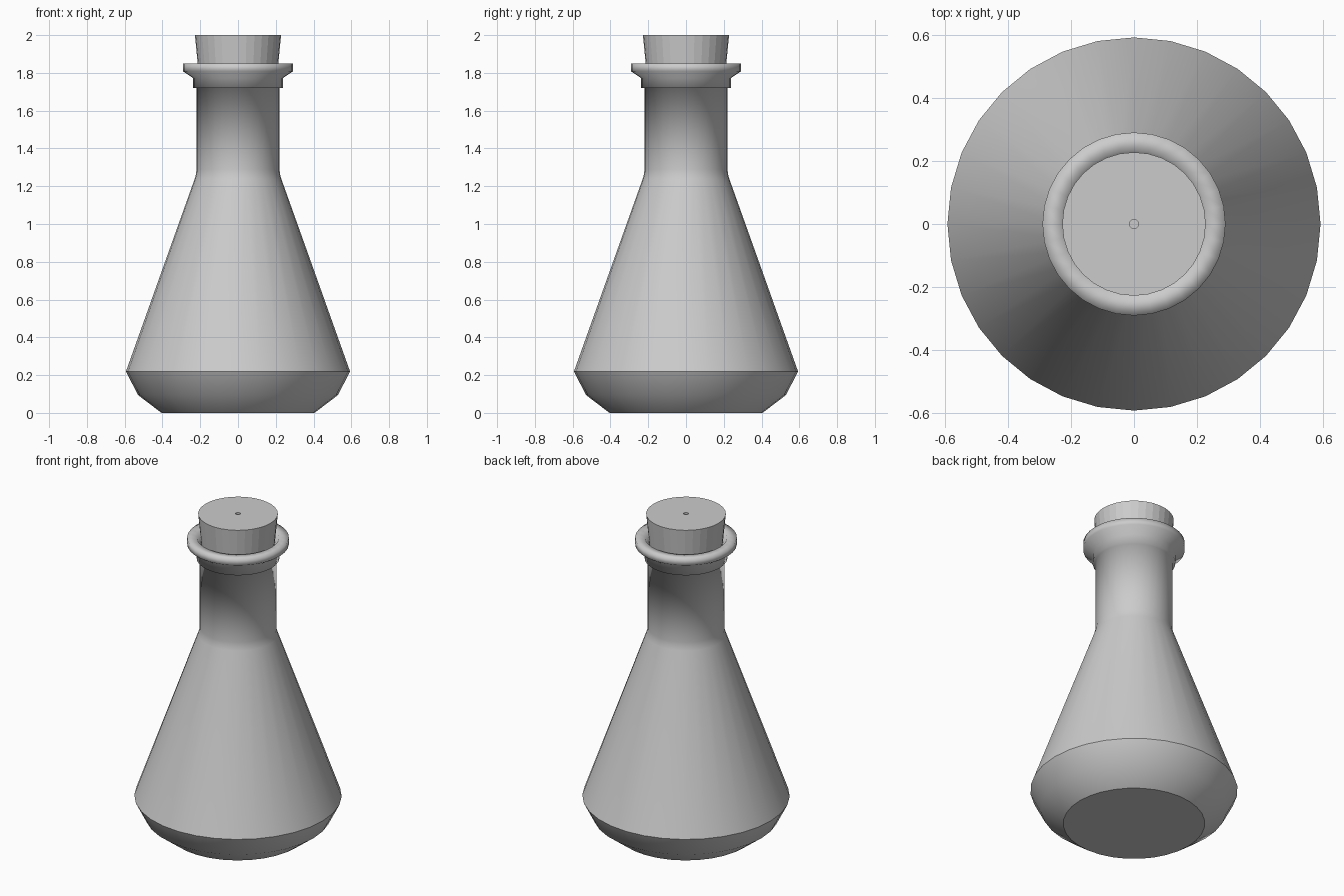
import bpy, bmesh
from math import sin, cos, tau

if "Cube" in bpy.data.objects:
    bpy.data.objects.remove(bpy.data.objects["Cube"])

SIDES = 32


def lathe(name, profile, smooth, sharp_heights=()):
    """Revolve (radius, z) points around z and cap both ends."""
    bm = bmesh.new()
    rings = [[bm.verts.new((r * cos(tau * i / SIDES), r * sin(tau * i / SIDES), z))
              for i in range(SIDES)] for r, z in profile]
    for a, b in zip(rings, rings[1:]):
        for i in range(SIDES):
            j = (i + 1) % SIDES
            bm.faces.new((a[i], a[j], b[j], b[i])).smooth = smooth
    bm.faces.new(rings[0][::-1])
    bm.faces.new(rings[-1])
    bmesh.ops.recalc_face_normals(bm, faces=bm.faces)
    # crisp shoulders on selected rings
    for ring, (r, z) in zip(rings, profile):
        if z in sharp_heights:
            for i in range(SIDES):
                bm.edges.get((ring[i], ring[(i + 1) % SIDES])).smooth = False
    mesh = bpy.data.meshes.new(name)
    bm.to_mesh(mesh)
    bm.free()
    obj = bpy.data.objects.new(name, mesh)
    bpy.context.collection.objects.link(obj)
    return obj


# Flask: base, cone, neck, flared lip, and mouth turning inward
lathe("flask", [
    (0.405, 0.0), (0.53, 0.095), (0.593, 0.22),
    (0.229, 1.24), (0.222, 1.265), (0.22, 1.29), (0.22, 1.72),
    (0.237, 1.72), (0.237, 1.772), (0.291, 1.808), (0.291, 1.85),
    (0.235, 1.85), (0.206, 1.80), (0.2, 1.68),
], True, (0.0, 0.22))

# Stopper: tapered, faceted, with a tiny pit in the top
lathe("stopper", [
    (0.199, 1.70), (0.228, 2.0), (0.014, 2.0), (0.014, 1.985),
], False)
